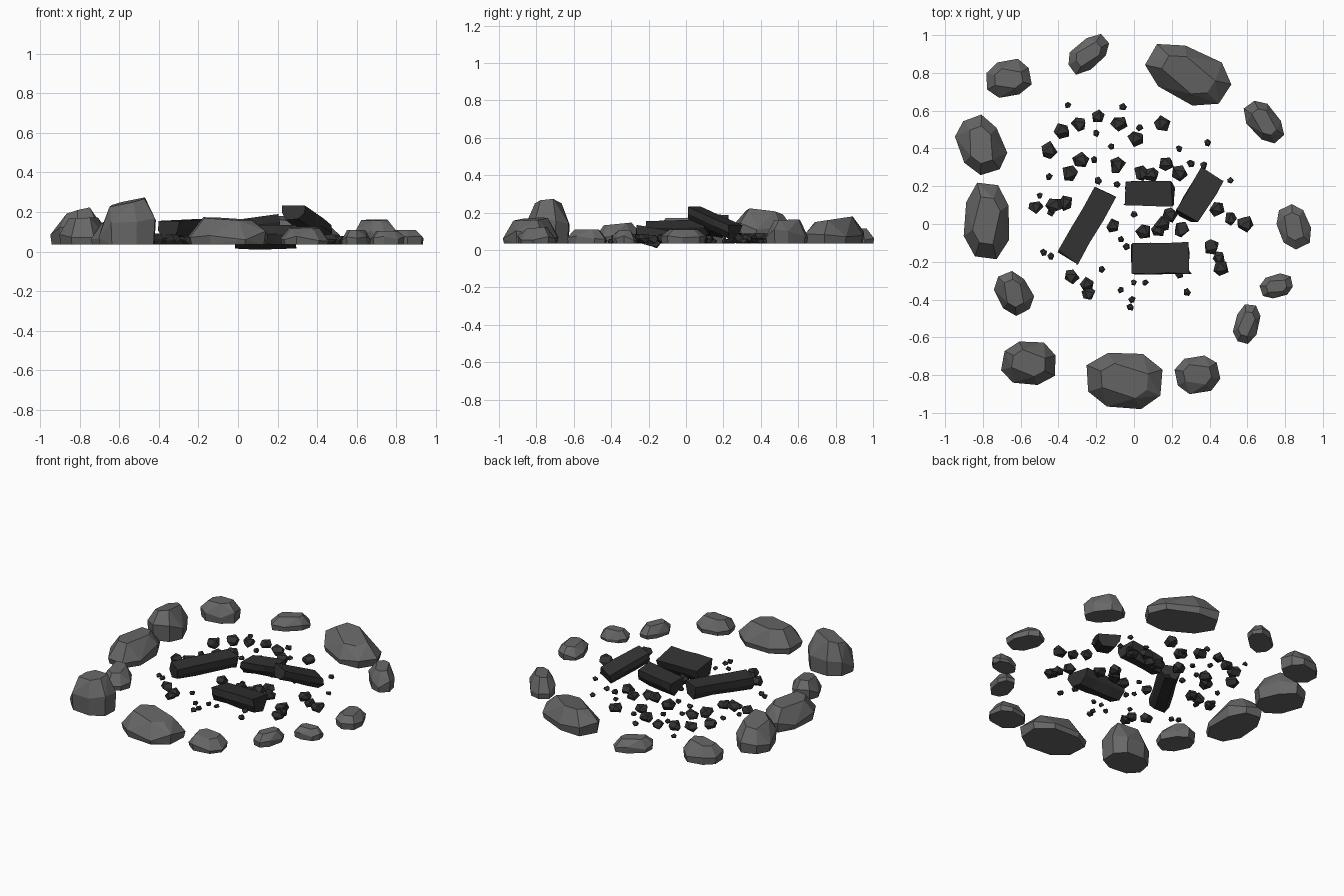
import bpy, bmesh, math, random
from mathutils import Vector, Matrix

if "Cube" in bpy.data.objects:
    bpy.data.objects.remove(bpy.data.objects["Cube"])

random.seed(7)


def material(name, v):
    m = bpy.data.materials.new(name)
    m.diffuse_color = (v, v, v, 1)
    m.use_nodes = True
    m.node_tree.nodes["Principled BSDF"].inputs["Base Color"].default_value = m.diffuse_color
    return m


STONE = material("stone grey", 0.135)
CHAR = material("charred black", 0.032)


def finish(name, bm, mat):
    bmesh.ops.recalc_face_normals(bm, faces=bm.faces)
    me = bpy.data.meshes.new(name)
    bm.to_mesh(me)
    bm.free()
    me.materials.append(mat)
    ob = bpy.data.objects.new(name, me)
    bpy.context.collection.objects.link(ob)


def hull(bm, points):
    vs = [bm.verts.new(p) for p in points]
    r = bmesh.ops.convex_hull(bm, input=vs)
    junk = {g for g in r["geom_interior"] + r["geom_unused"] if isinstance(g, bmesh.types.BMVert)}
    bmesh.ops.delete(bm, geom=[v for v in junk if v.is_valid], context='VERTS')


# Ring stones: x, y, half length, half width, turn, top z, top slope x, top slope y
stones = [
    (.29, .79, .245, .145, -25, .165, 0, .15),
    (-.24, .90, .13, .075, 40, .115, 0, 0),
    (-.665, .77, .125, .10, 15, .15, .1, 0),
    (-.81, .42, .165, .12, -65, .20, .25, -.1),
    (-.78, .02, .205, .125, 90, .17, .05, 0),
    (-.635, -.365, .12, .09, -60, .14, 0, .1),
    (-.56, -.735, .15, .12, 0, .25, .24, .1),
    (-.05, -.83, .215, .16, -5, .165, -.05, .05),
    (.335, -.795, .125, .10, 10, .12, 0, .1),
    (.595, -.53, .11, .065, 75, .11, 0, 0),
    (.755, -.33, .088, .062, 15, .105, 0, 0),
    (.845, -.01, .12, .088, -70, .11, 0, 0),
    (.69, .54, .13, .078, -50, .16, .05, .05),
]
BASE = .035
for i, (x, y, a, b, rot, top, sx, sy) in enumerate(stones):
    bm = bmesh.new()
    n, start = 8, random.uniform(.2, .5)
    turn = Matrix.Rotation(math.radians(rot), 2)
    wob = [random.uniform(.94, 1.06) for _ in range(n)]
    pts = []
    # base, belly and crown rings
    for scale, level in ((.95, 0), (1, .42), (.62, 1)):
        for k in range(n):
            if level == 1 and k % 4 == 1:
                continue
            t = start + k * 2 * math.pi / n
            c, s = math.cos(t), math.sin(t)
            p = turn @ Vector((math.copysign(abs(c) ** .85, c) * a,
                               math.copysign(abs(s) ** .85, s) * b)) * (scale * wob[k])
            z = BASE + (top + sx * p.x + sy * p.y - BASE) * level
            if level == .42:
                z += random.uniform(-.2, .2) * (top - BASE)
            pts.append((x + p.x, y + p.y, z))
    hull(bm, pts)
    bmesh.ops.dissolve_limit(bm, angle_limit=math.radians(7), verts=bm.verts, edges=bm.edges)
    finish(f"ring_stone_{i + 1}", bm, STONE)

# Split logs: flat top, rounded underside
section = [(-.5, 0), (.5, 0), (.47, -.45), (.27, -.9), (-.25, -1), (-.48, -.5)]


def log(name, p0, p1, width, depth, roll):
    p0, p1 = Vector(p0), Vector(p1)
    along = (p1 - p0).normalized()
    side = along.cross(Vector((0, 0, 1))).normalized()
    up = side.cross(along)
    spin = Matrix.Rotation(math.radians(roll), 3, along)
    side, up = spin @ side, spin @ up
    bm = bmesh.new()
    rings = []
    for f in (0, .33, .66, 1):
        ring = []
        for u, v in section:
            w = random.uniform(.93, 1.05)
            skew = along * random.uniform(-.012, .012)
            ring.append(bm.verts.new(p0.lerp(p1, f) + side * u * width * w + up * v * depth * w + skew))
        rings.append(ring)
    for r, q in zip(rings, rings[1:]):
        for k in range(6):
            j = (k + 1) % 6
            bm.faces.new((r[k], r[j], q[j], q[k]))
    bm.faces.new(rings[0])
    bm.faces.new(rings[-1])
    finish(name, bm, CHAR)


log("log_left", (-.35, -.18, .155), (-.15, .17, .165), .125, .09, 0)
log("log_front", (-.015, -.18, .12), (.295, -.18, .12), .165, .10, -10)
log("log_back", (-.05, .16, .155), (.205, .16, .19), .13, .09, 0)
log("log_right", (.285, .05, .23), (.42, .27, .13), .14, .08, 0)

# Charcoal: x, y positions of big lumps and small crumbs
lumps = [
    (-.19, .57), (-.08, .53), (.01, .45), (.15, .53), (-.29, .53), (-.38, .49), (-.45, .39),
    (-.28, .34), (-.34, .27), (-.09, .31), (.17, .32), (.04, .27), (.09, .26), (-.52, .09),
    (-.42, .10), (-.36, .11), (.25, -.03), (.15, .0), (.19, .05), (.05, -.04), (-.11, -.01),
    (.51, .03), (.59, 0), (.44, .08), (.41, -.12), (.45, -.18), (.46, -.23), (-.33, -.28),
    (-.25, -.32), (-.24, -.37), (.13, -.03), (.24, .27)]
crumbs = [
    (-.35, .63), (-.06, .62), (-.20, .48), (.03, .51), (-.12, .41), (.24, .40), (.39, .43),
    (-.21, .34), (-.19, .23), (-.45, .25), (-.09, .21), (-.50, .15), (-.44, .06), (-.44, -.17),
    (-.48, -.15), (-.17, -.24), (-.07, -.35), (0, -.31), (.06, -.31), (-.01, -.40), (-.02, -.44),
    (.28, -.36), (.24, -.27), (.51, .23), (.37, .31), (-.04, -.12), (0, .05), (-.07, -.08), (.30, .32)]


def coal(name, spots, size):
    bm = bmesh.new()
    for x, y in spots:
        yaw = random.uniform(0, 6.28)
        r = size * random.uniform(.9, 1.15)
        pts = []
        for lat, n in ((-.75, 3), (0, 5), (.75, 3)):
            for k in range(n):
                t = yaw + lat + (k + random.uniform(-.2, .2)) * 2 * math.pi / n
                q = r * math.cos(lat) * random.uniform(.9, 1.1)
                pts.append((x + q * math.cos(t), y + q * math.sin(t),
                            BASE + r * .62 + r * .85 * math.sin(lat)))
        hull(bm, pts)
    finish(name, bm, CHAR)


coal("charcoal_lumps", lumps, .041)
coal("charcoal_crumbs", crumbs, .02)
